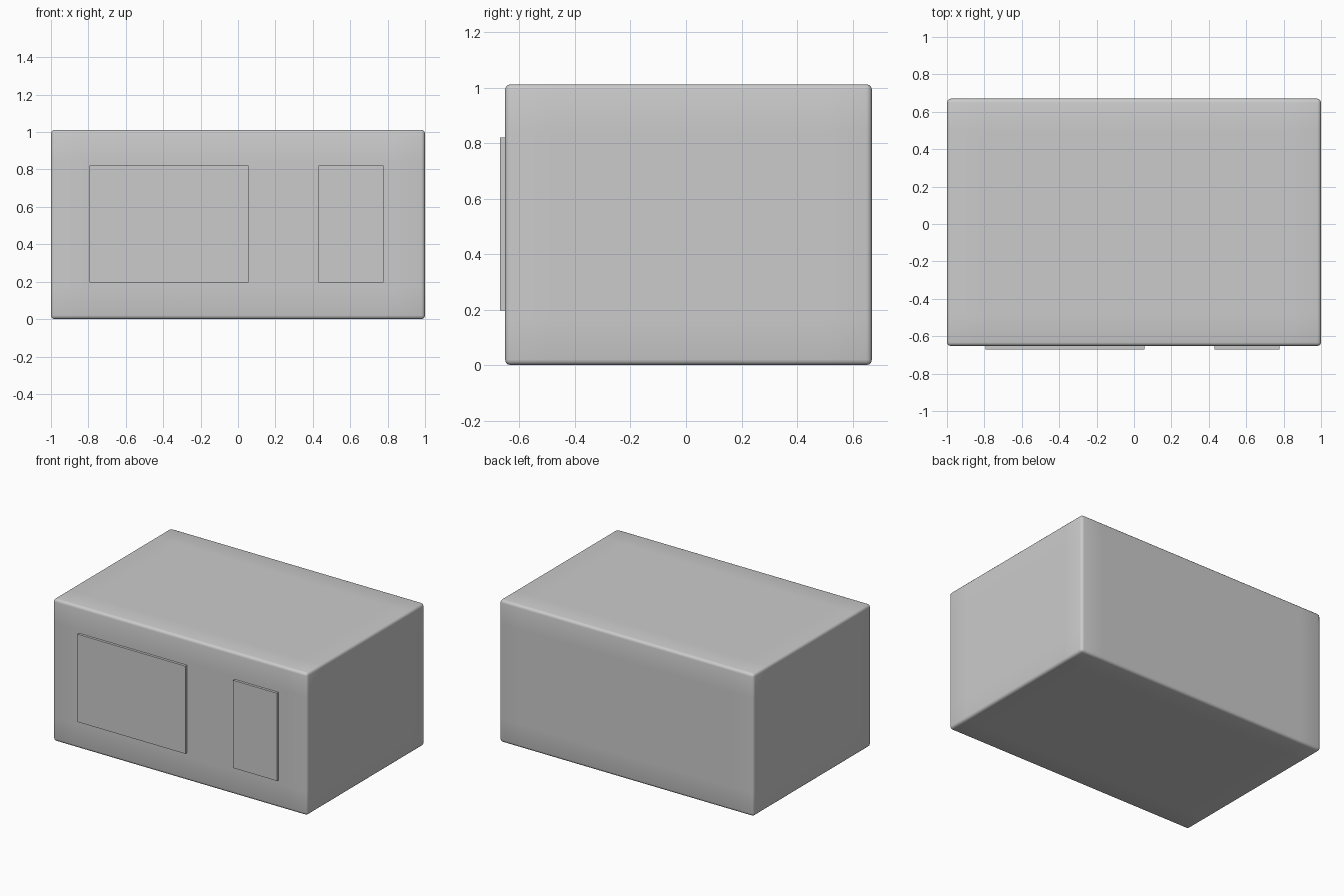
import bpy, bmesh
from mathutils import Vector

if "Cube" in bpy.data.objects:
    bpy.data.objects.remove(bpy.data.objects["Cube"])


def box(name, lo, hi, inset=0.0, bevel=0.0):
    """Box between two corners, with optional inset loops and rounded edges."""
    lo, hi = Vector(lo), Vector(hi)
    bm = bmesh.new()
    bmesh.ops.create_cube(bm, size=1)
    size, mid = hi - lo, (hi + lo) / 2
    for v in bm.verts:
        v.co = Vector(a * b for a, b in zip(v.co, size)) + mid

    # support loops near the edges give the soft shading band on each face
    if inset:
        for axis in range(3):
            normal = Vector((0, 0, 0))
            normal[axis] = 1
            for pos in (lo[axis] + inset, hi[axis] - inset):
                bmesh.ops.bisect_plane(
                    bm, geom=bm.verts[:] + bm.edges[:] + bm.faces[:],
                    plane_co=normal * pos, plane_no=normal)

    # rounded outer edges
    if bevel:
        bm.normal_update()
        sharp = [e for e in bm.edges if e.calc_face_angle(0) > 1]
        bmesh.ops.bevel(bm, geom=sharp, offset=bevel, segments=3,
                        profile=0.5, affect='EDGES')
        for f in bm.faces:
            f.smooth = True

    mesh = bpy.data.meshes.new(name)
    bm.to_mesh(mesh)
    bm.free()
    ob = bpy.data.objects.new(name, mesh)
    bpy.context.collection.objects.link(ob)
    return ob


# main casing
box("casing", (-1, -0.652, 0), (1, 0.67, 1.012), inset=0.17, bevel=0.02)

# raised door window and control panel on the front
for name, x0, x1 in (("door_window", -0.795, 0.055),
                     ("control_panel", 0.43, 0.777)):
    box(name, (x0, -0.67, 0.197), (x1, -0.63, 0.821))
